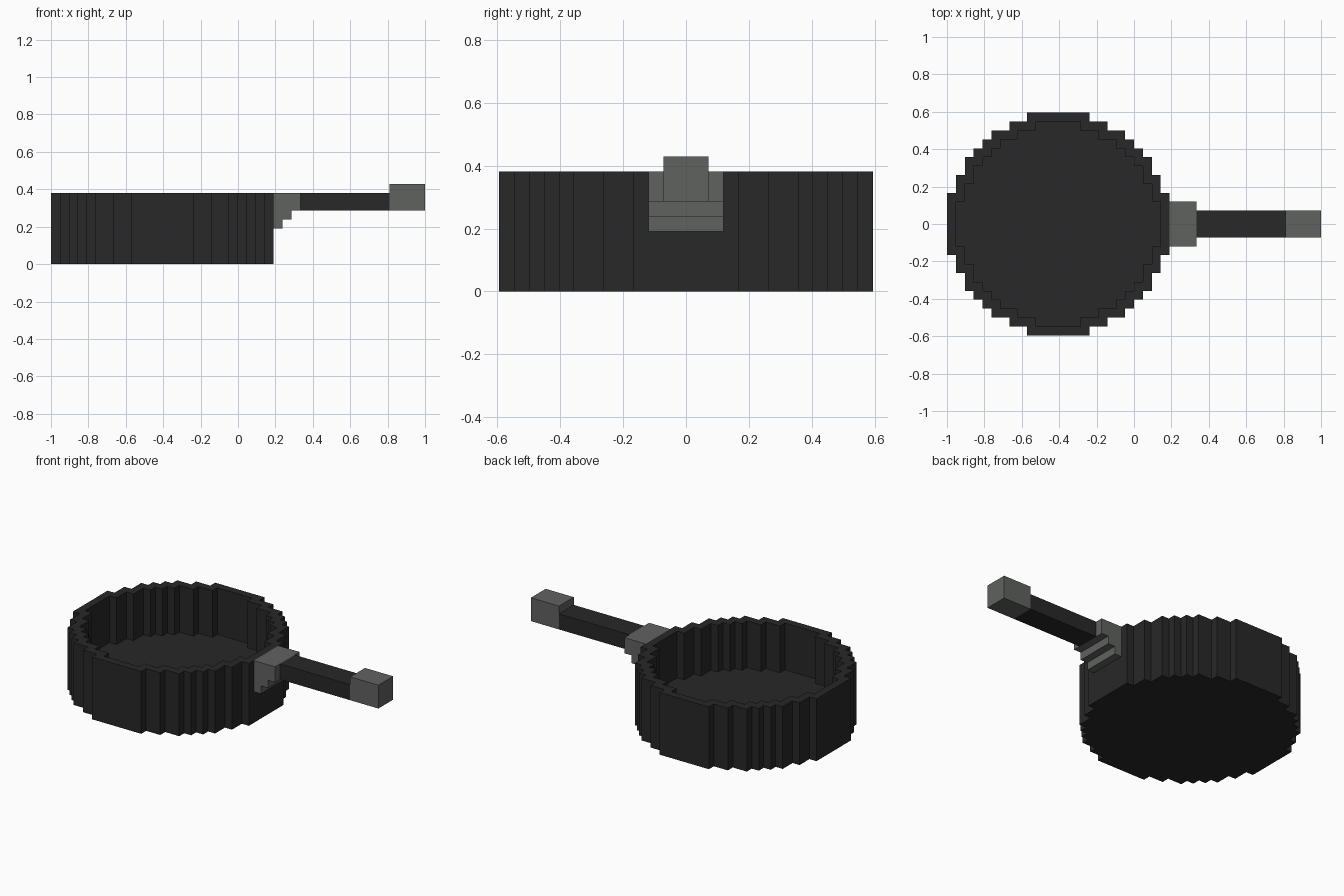
import bpy, bmesh
from mathutils import Vector

if "Cube" in bpy.data.objects:
    bpy.data.objects.remove(bpy.data.objects["Cube"])

V = 1 / 21          # one block; the model is 42 blocks long
R = 12              # pan radius in whole blocks around the centre block
CX = 12.5 * V - 1   # pan centre in x
HEIGHT, FLOOR = 8, 2


def material(name, rgb):
    m = bpy.data.materials.new(name)
    m.diffuse_color = (*rgb, 1)
    m.use_nodes = True
    m.node_tree.nodes["Principled BSDF"].inputs["Base Color"].default_value = m.diffuse_color
    return m


iron = material("dark iron", (0.021, 0.021, 0.021))
steel = material("grey steel", (0.117, 0.122, 0.117))


def finish(name, bm, mat):
    bmesh.ops.remove_doubles(bm, verts=bm.verts, dist=1e-4)
    bmesh.ops.recalc_face_normals(bm, faces=bm.faces)
    bmesh.ops.dissolve_limit(bm, angle_limit=0.01, verts=bm.verts, edges=bm.edges)
    me = bpy.data.meshes.new(name)
    bm.to_mesh(me)
    bm.free()
    me.materials.append(mat)
    ob = bpy.data.objects.new(name, me)
    bpy.context.collection.objects.link(ob)


def profile_bar(name, outline, width, mat):
    """Side profile in blocks (x, z), extruded across y and centred."""
    bm = bmesh.new()
    f = bm.faces.new([bm.verts.new((x * V - 1, -width * V / 2, z * V)) for x, z in outline])
    ext = bmesh.ops.extrude_face_region(bm, geom=[f])
    moved = [g for g in ext["geom"] if isinstance(g, bmesh.types.BMVert)]
    bmesh.ops.translate(bm, verts=moved, vec=Vector((0, width * V, 0)))
    finish(name, bm, mat)


def box(x0, x1, z0, z1):
    return [(x0, z0), (x1, z0), (x1, z1), (x0, z1)]


# Pan: a stepped disc, its rim one block thick all round
def in_disc(i, j):
    return i * i + j * j <= (R + 0.5) ** 2


def level(i, j):
    if not in_disc(i, j):
        return 0
    inner = all(in_disc(i + a, j + b) for a in (-1, 0, 1) for b in (-1, 0, 1))
    return FLOOR if inner else HEIGHT


bm = bmesh.new()


def quad(*pts):
    bm.faces.new([bm.verts.new((CX + x * V, y * V, z * V)) for x, y, z in pts])


for i in range(-R, R + 1):
    for j in range(-R, R + 1):
        h = level(i, j)
        if not h:
            continue
        ring = [(i + a, j + b) for a, b in ((-.5, -.5), (.5, -.5), (.5, .5), (-.5, .5))]
        for z in (0, h):
            quad(*[(x, y, z) for x, y in ring])
        for k, (di, dj) in enumerate(((0, -1), (1, 0), (0, 1), (-1, 0))):
            low = level(i + di, j + dj)
            if low < h:
                a, b = ring[k], ring[(k + 1) % 4]
                quad((*a, low), (*b, low), (*b, h), (*a, h))
finish("pan", bm, iron)

# Stepped bracket, handle and end cap
profile_bar("handle_bracket", [(25, 4), (26, 4), (26, 5), (27, 5), (27, 6),
                               (28, 6), (28, 8), (25, 8)], 5, steel)
profile_bar("handle", box(28, 38, 6, 8), 3, iron)
profile_bar("handle_end", box(38, 42, 6, 9), 3, steel)
